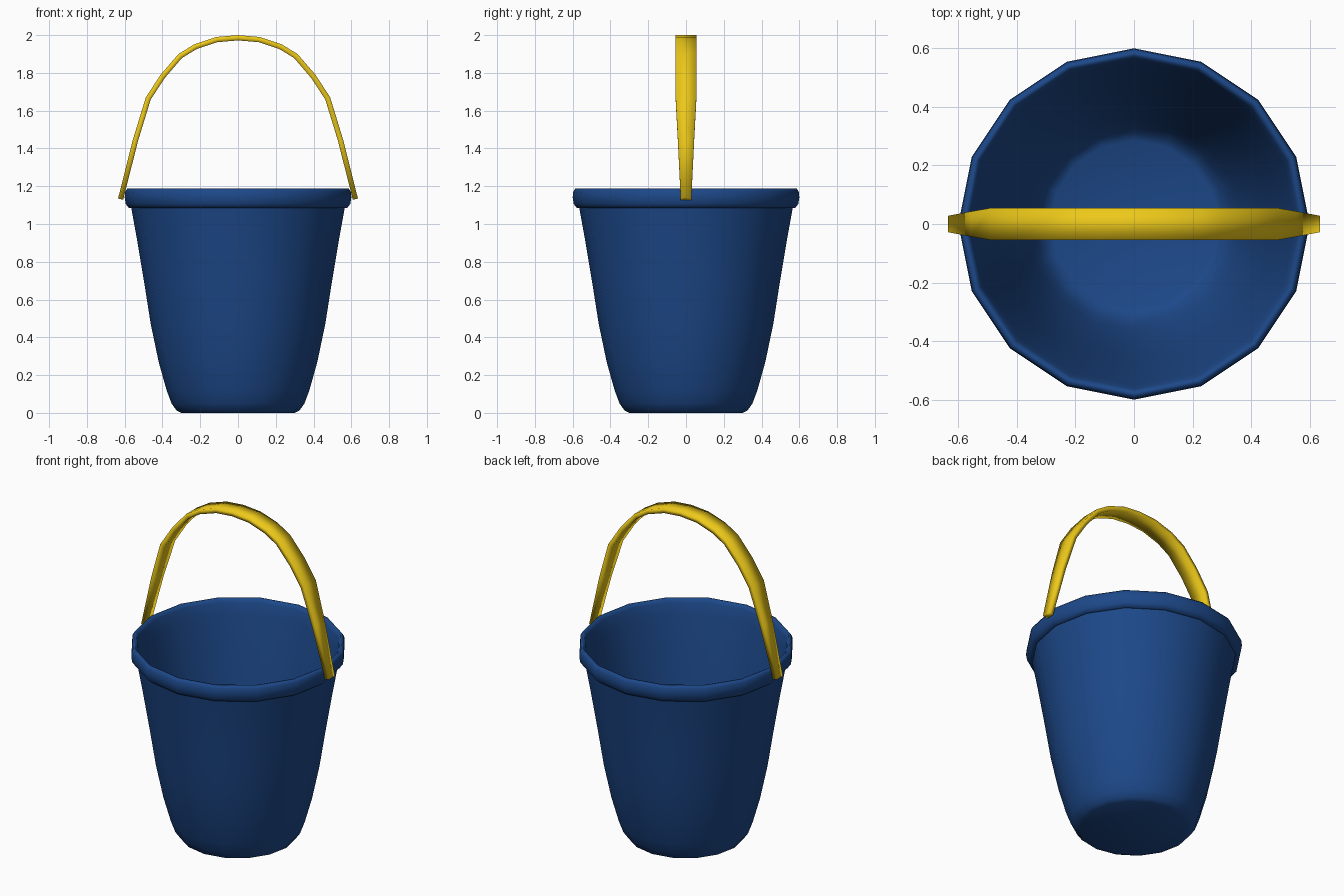
import bpy, bmesh, math
from mathutils import Vector

if "Cube" in bpy.data.objects:
    bpy.data.objects.remove(bpy.data.objects["Cube"])

SIDES = 16


def material(name, colour):
    m = bpy.data.materials.new(name)
    m.diffuse_color = (*colour, 1)
    m.use_nodes = True
    m.node_tree.nodes["Principled BSDF"].inputs["Base Color"].default_value = m.diffuse_color
    return m


def finish(name, bm, mat, angle):
    bmesh.ops.recalc_face_normals(bm, faces=bm.faces)
    me = bpy.data.meshes.new(name)
    bm.to_mesh(me)
    bm.free()
    ob = bpy.data.objects.new(name, me)
    bpy.context.collection.objects.link(ob)
    me.materials.append(mat)
    bpy.ops.object.select_all(action='DESELECT')
    ob.select_set(True)
    bpy.context.view_layer.objects.active = ob
    bpy.ops.object.shade_smooth_by_angle(angle=math.radians(angle))
    return ob


def lathe(name, profile, mat, angle):
    """Revolve (radius, z) points; both ends are capped."""
    bm = bmesh.new()
    rings = []
    for r, z in profile:
        rings.append([bm.verts.new((r * math.cos(2 * math.pi * i / SIDES),
                                    r * math.sin(2 * math.pi * i / SIDES), z))
                      for i in range(SIDES)])
    for a, b in zip(rings, rings[1:]):
        for i in range(SIDES):
            j = (i + 1) % SIDES
            bm.faces.new((a[i], a[j], b[j], b[i]))
    bm.faces.new(rings[0])
    bm.faces.new(rings[-1])
    return finish(name, bm, mat, angle)


blue = material("blue_plastic", (0.012, 0.065, 0.25))
yellow = material("yellow_plastic", (0.84, 0.58, 0.01))

# Bucket: underside, flared wall, rolled rim, then thin inner wall and floor
outer = [(0.30, 0.0), (0.325, 0.012), (0.352, 0.05), (0.378, 0.12),
         (0.42, 0.27), (0.462, 0.47), (0.495, 0.68), (0.535, 0.92), (0.565, 1.085)]
rim = [(0.578, 1.085), (0.594, 1.105), (0.6, 1.14), (0.597, 1.17),
       (0.587, 1.187), (0.575, 1.185), (0.565, 1.165)]
inner = [(r - 0.014, z + 0.012) for r, z in reversed(outer)]
lathe("bucket", outer + rim + inner, blue, 75)

# Handle: flat arched strap, tapered towards both ends (x, z, half width)
half = [(0, 2.0, 0.055), (0.115, 1.99, 0.055), (0.23, 1.952, 0.055),
        (0.315, 1.9, 0.055), (0.41, 1.79, 0.055), (0.488, 1.67, 0.055),
        (0.557, 1.445, 0.043), (0.635, 1.135, 0.028)]
path = [(-x, z, w) for x, z, w in reversed(half[1:])] + half
thick = 0.028
bm = bmesh.new()
sections = []
for k, (x, z, w) in enumerate(path):
    p, q = path[max(k - 1, 0)], path[min(k + 1, len(path) - 1)]
    t = Vector((q[0] - p[0], 0, q[1] - p[1])).normalized()
    inward = Vector((t.z, 0, -t.x)) * thick
    o = Vector((x, 0, z))
    y = Vector((0, w, 0))
    sections.append([bm.verts.new(v) for v in
                     (o - y, o + y, o + inward + y, o + inward - y)])
for a, b in zip(sections, sections[1:]):
    for i in range(4):
        j = (i + 1) % 4
        bm.faces.new((a[i], a[j], b[j], b[i]))
bm.faces.new(sections[0])
bm.faces.new(sections[-1])
finish("handle", bm, yellow, 180)
